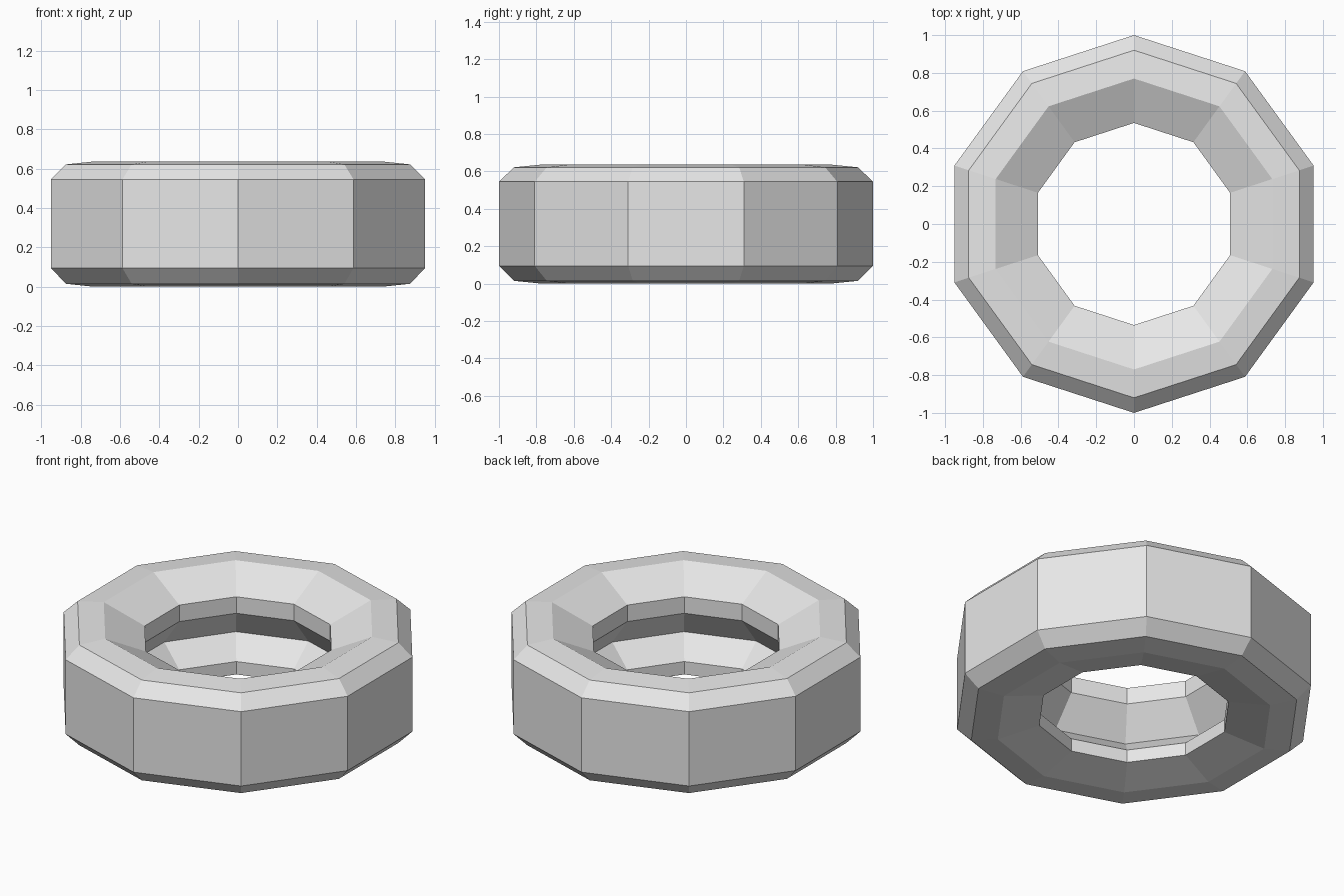
import bpy
import bmesh
from math import sin, cos, tau

cube = bpy.data.objects.get("Cube")
if cube:
    bpy.data.objects.remove(cube, do_unlink=True)

SIDES = 10

# Closed cross-section as (radius, height): outer tread, bevels, sidewalls, hollow inside
PROFILE = [
    (1.0, 0.095), (1.0, 0.545),      # tread
    (0.92, 0.622), (0.77, 0.637),    # upper bevel and sidewall
    (0.535, 0.525), (0.535, 0.425),  # upper lip
    (0.672, 0.25),                   # inner groove
    (0.535, 0.133), (0.535, 0.055),  # lower lip
    (0.77, 0.0), (0.92, 0.015),      # lower sidewall and bevel
]


def flat_material(name, colour):
    mat = bpy.data.materials.new(name)
    mat.use_nodes = True
    mat.diffuse_color = colour
    mat.node_tree.nodes["Principled BSDF"].inputs["Base Color"].default_value = colour
    return mat


def lathe(name, profile, sides, mat):
    """Sweep a closed cross-section around z, with one corner facing the back."""
    bm = bmesh.new()
    rings = []
    for i in range(sides):
        a = tau / 4 + tau * i / sides
        rings.append([bm.verts.new((r * cos(a), r * sin(a), z)) for r, z in profile])
    for i, ring in enumerate(rings):
        following = rings[(i + 1) % sides]
        for j in range(len(profile)):
            k = (j + 1) % len(profile)
            bm.faces.new((ring[j], following[j], following[k], ring[k]))
    bmesh.ops.recalc_face_normals(bm, faces=bm.faces)
    mesh = bpy.data.meshes.new(name)
    bm.to_mesh(mesh)
    bm.free()
    mesh.materials.append(mat)
    obj = bpy.data.objects.new(name, mesh)
    bpy.context.collection.objects.link(obj)
    return obj


# Tyre lying flat
lathe("tyre", PROFILE, SIDES, flat_material("light_grey", (0.8, 0.8, 0.8, 1.0)))
